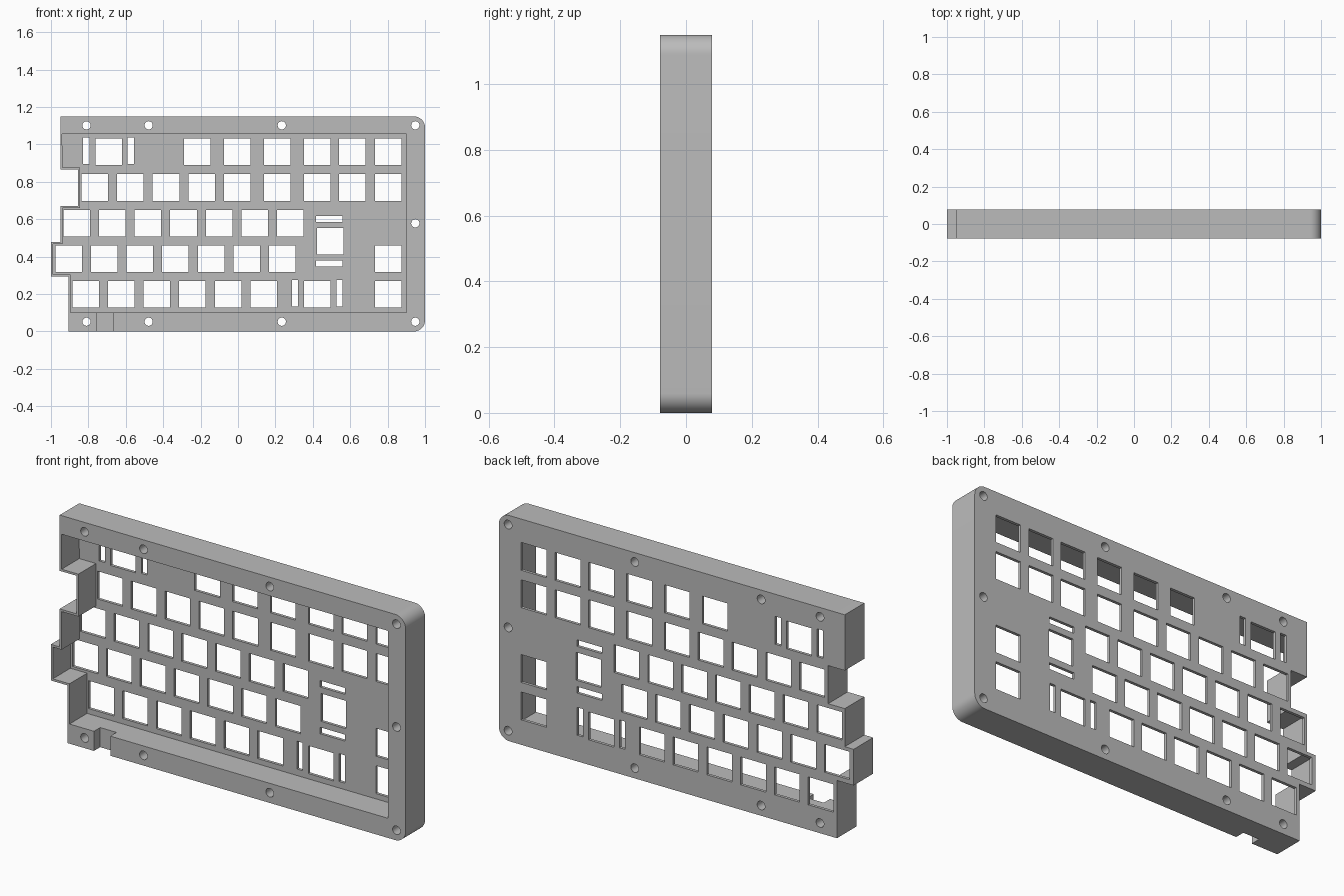
import bpy, bmesh, math

cube = bpy.data.objects.get("Cube")
if cube:
    bpy.data.objects.remove(cube, do_unlink=True)

FRONT, BACK = -0.0785, 0.0785
PLATE = 0.015          # thickness of the key plate
KEY, PITCH = 0.142, 0.1905
STAB_W, STAB_OFF = 0.033, 0.119

grey = bpy.data.materials.new("case grey")
grey.use_nodes = True
grey.diffuse_color = (0.5, 0.5, 0.5, 1)
grey.node_tree.nodes["Principled BSDF"].inputs["Base Color"].default_value = (0.5, 0.5, 0.5, 1)


def prism(bm, points, y0, y1):
    """Extrude an x-z outline from y0 to y1."""
    face = bm.faces.new([bm.verts.new((x, y0, z)) for x, z in points])
    grown = bmesh.ops.extrude_face_region(bm, geom=[face])["geom"]
    verts = [v for v in grown if isinstance(v, bmesh.types.BMVert)]
    bmesh.ops.translate(bm, vec=(0, y1 - y0, 0), verts=verts)


def rect(x, z, w, h):
    return [(x - w / 2, z - h / 2), (x + w / 2, z - h / 2),
            (x + w / 2, z + h / 2), (x - w / 2, z + h / 2)]


def arc(x, z, r, start, end, steps):
    return [(x + r * math.cos(math.radians(start + (end - start) * i / steps)),
             z + r * math.sin(math.radians(start + (end - start) * i / steps)))
            for i in range(steps + 1)]


def make_object(name, bm):
    bmesh.ops.recalc_face_normals(bm, faces=bm.faces)
    mesh = bpy.data.meshes.new(name)
    bm.to_mesh(mesh)
    bm.free()
    mesh.materials.append(grey)
    obj = bpy.data.objects.new(name, mesh)
    bpy.context.collection.objects.link(obj)
    return obj


def cut(target, cutter):
    cutter.hide_render = True
    mod = target.modifiers.new("cut", "BOOLEAN")
    mod.operation, mod.solver, mod.object = "DIFFERENCE", "EXACT", cutter
    bpy.context.view_layer.objects.active = target
    bpy.ops.object.modifier_apply(modifier=mod.name)
    bpy.data.objects.remove(cutter, do_unlink=True)


# Stepped left side, running down; g insets it for the inner wall
def left_steps(g):
    return [(-0.95 + g, 0.866 + g), (-0.856 + g, 0.866 + g),
            (-0.856 + g, 0.672 - g), (-0.95 + g, 0.672 - g),
            (-0.95 + g, 0.478 - g), (-1 + g, 0.478 - g),
            (-1 + g, 0.294 + g), (-0.906 + g, 0.294 + g)]


# Case body with two rounded right corners
R, TOP = 0.06, 1.15
bm = bmesh.new()
outline = [(-0.95, TOP)] + left_steps(0) + [(-0.906, 0)]
outline += arc(1 - R, R, R, -90, 0, 12) + arc(1 - R, TOP - R, R, 0, 90, 12)
prism(bm, outline, FRONT, BACK)
case = make_object("keyboard_case", bm)

# Open cavity in front of the plate
bm = bmesh.new()
inner = [(-0.94, 1.055)] + left_steps(0.011) + [(-0.895, 0.1), (0.9, 0.1), (0.9, 1.055)]
prism(bm, inner, FRONT - 0.1, BACK - PLATE)
cut(case, make_object("cavity_cutter", bm))

# Key openings: row heights from the bottom, then columns in each row
row_z = [0.198 + PITCH * i for i in range(5)]
right = [0.423, 0.612, 0.803]


def run(start, count):
    return [start + PITCH * i for i in range(count)]


rows = [run(-0.815, 6) + [right[0], right[2]],
        run(-0.906, 7) + [right[2]],
        run(-0.863, 7),
        run(-0.766, 5) + [0.209] + right,
        [-0.692, -0.218, -0.005, 0.209] + right]
slots = [rect(x, z, KEY, KEY) for z, xs in zip(row_z, rows) for x in xs]
slots.append(rect(0.494, 0.483, KEY, KEY))

# Stabiliser slots beside the wide keys and around the tall one
for side in (-1, 1):
    for x, z in ((-0.692, row_z[4]), (0.423, row_z[0])):
        slots.append(rect(x + side * STAB_OFF, z + 0.006, STAB_W, KEY))
    slots.append(rect(0.489, 0.483 + side * STAB_OFF, KEY, STAB_W))

bm = bmesh.new()
for slot in slots:
    prism(bm, slot, BACK - PLATE - 0.03, BACK + 0.05)

# Screw holes through the rim
screws = [(x, z) for x in (-0.81, -0.478, 0.234, 0.948) for z in (0.052, 1.102)]
for x, z in screws + [(0.948, 0.578)]:
    prism(bm, arc(x, z, 0.022, 0, 345, 23), FRONT - 0.05, BACK + 0.05)

# Cable notch in the bottom rim
prism(bm, rect(-0.711, 0.05, 0.092, 0.2), FRONT - 0.05, FRONT + 0.05)
cut(case, make_object("opening_cutter", bm))

# Smooth round corners and holes, keep edges sharp
bpy.ops.object.select_all(action="DESELECT")
case.select_set(True)
bpy.context.view_layer.objects.active = case
bpy.ops.object.shade_smooth_by_angle(angle=math.radians(30))
